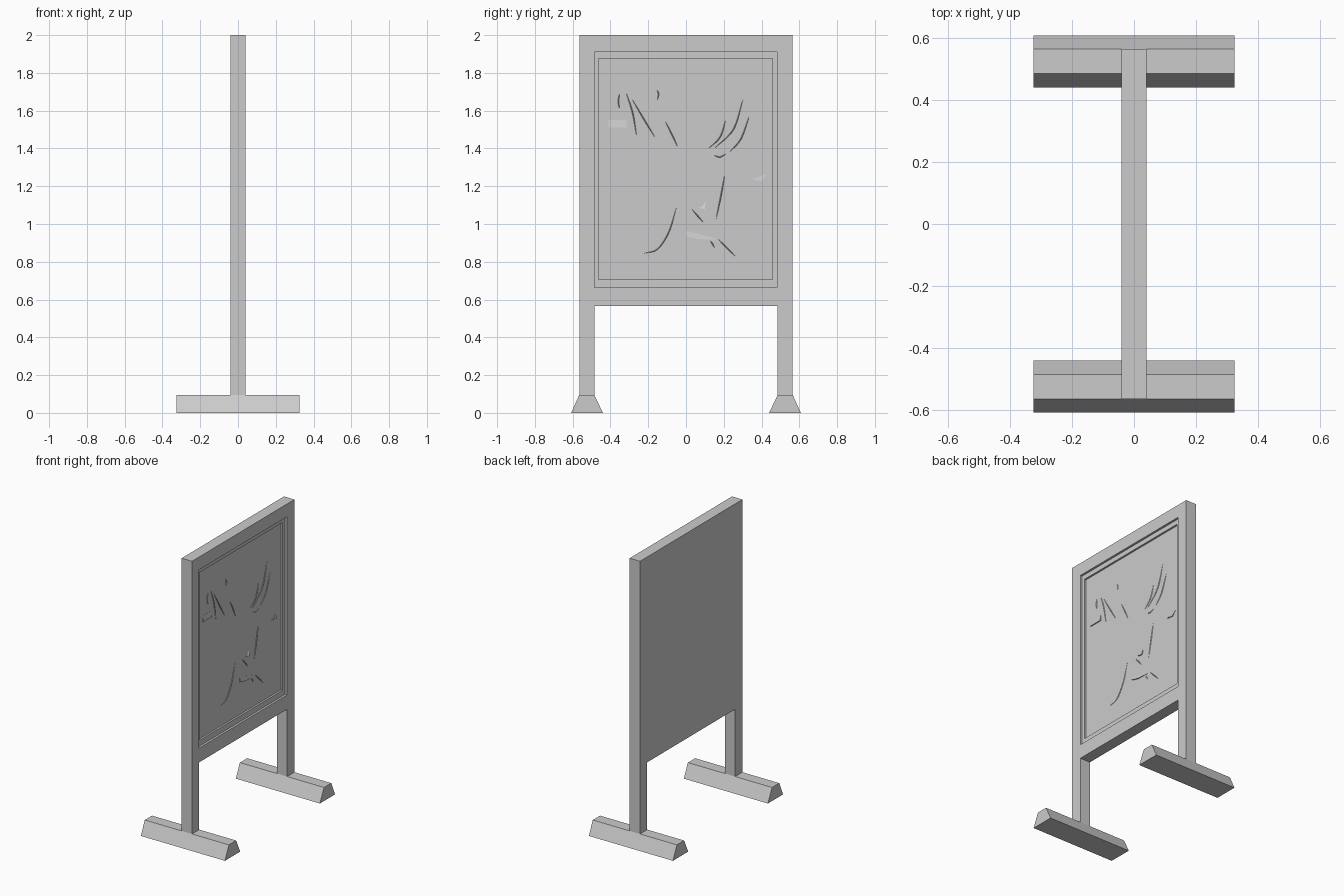
import bpy, bmesh
from mathutils import Vector

if "Cube" in bpy.data.objects:
    bpy.data.objects.remove(bpy.data.objects["Cube"])


def finish(name, bm):
    bmesh.ops.recalc_face_normals(bm, faces=bm.faces[:])
    mesh = bpy.data.meshes.new(name)
    bm.to_mesh(mesh)
    bm.free()
    obj = bpy.data.objects.new(name, mesh)
    bpy.context.collection.objects.link(obj)
    return obj


def loft(name, rings, cap_start=True, cap_end=True):
    bm = bmesh.new()
    loops = [[bm.verts.new(p) for p in ring] for ring in rings]
    for a, b in zip(loops, loops[1:]):
        n = len(a)
        for i in range(n):
            j = (i + 1) % n
            bm.faces.new((a[i], a[j], b[j], b[i]))
    if cap_start:
        bm.faces.new(loops[0])
    if cap_end:
        bm.faces.new(loops[-1])
    return finish(name, bm)


def rect(x, y0, y1, z0, z1):
    return [(x, y0, z0), (x, y1, z0), (x, y1, z1), (x, y0, z1)]


# Board with a two-step recess on the +x side
FLOOR = 0.012
loft("board", [
    rect(-0.04, -0.565, 0.565, 0.565, 2.0),
    rect(0.04, -0.565, 0.565, 0.565, 2.0),
    rect(0.04, -0.485, 0.482, 0.665, 1.91),
    rect(0.025, -0.485, 0.482, 0.665, 1.91),
    rect(0.025, -0.463, 0.457, 0.705, 1.877),
    rect(FLOOR, -0.463, 0.457, 0.705, 1.877),
])

# Legs and tapered feet
for side, s in (("left", -1), ("right", 1)):
    leg = [[(x, s * y, z) for x, y in
            ((-0.04, 0.485), (0.04, 0.485), (0.04, 0.565), (-0.04, 0.565))]
           for z in (0.095, 0.565)]
    loft(side + "_leg", leg, False, False)
    foot = [[(x, s * y, z) for y, z in
             ((0.44, 0), (0.608, 0), (0.565, 0.095), (0.485, 0.095))]
            for x in (-0.325, 0.325)]
    loft(side + "_foot", foot)


# Thin tapered ridges of the relief, drawn in (y, z) on the recess floor
def ridge(name, pts, width=0.006, height=0.004, steps=8):
    p = [Vector(q) for q in pts]
    p = [2 * p[0] - p[1]] + p + [2 * p[-1] - p[-2]]
    path = []
    for a, b, c, d in zip(p, p[1:], p[2:], p[3:]):
        for k in range(steps):
            t = k / steps
            path.append(0.5 * (2 * b + (c - a) * t + (2 * a - 5 * b + 4 * c - d) * t * t
                               + (3 * b - a - 3 * c + d) * t ** 3))
    path.append(p[-2])
    bm = bmesh.new()
    rows = []
    n = len(path) - 1
    for i, q in enumerate(path):
        tan = (path[min(i + 1, n)] - path[max(i - 1, 0)]).normalized()
        side = Vector((-tan.y, tan.x))
        f = 0.1 + 3.6 * (i / n) * (1 - i / n)
        l, r = q + side * width * f / 2, q - side * width * f / 2
        rows.append([bm.verts.new(v) for v in (
            (FLOOR, l.x, l.y), (FLOOR + height * f, q.x, q.y), (FLOOR, r.x, r.y))])
    for a, b in zip(rows, rows[1:]):
        for i in range(2):
            bm.faces.new((a[i], a[i + 1], b[i + 1], b[i]))
    return finish(name, bm)


strokes = [
    [(-0.352, 1.69), (-0.358, 1.65), (-0.352, 1.61)],
    [(-0.315, 1.69), (-0.283, 1.59), (-0.262, 1.47)],
    [(-0.285, 1.66), (-0.22, 1.55), (-0.165, 1.46)],
    [(-0.108, 1.54), (-0.075, 1.475), (-0.045, 1.41)],
    [(-0.155, 1.71), (-0.146, 1.69), (-0.150, 1.66)],
    [(0.21, 1.55), (0.18, 1.46), (0.12, 1.40)],
    [(0.302, 1.66), (0.25, 1.50), (0.15, 1.40)],
    [(0.335, 1.57), (0.29, 1.45), (0.23, 1.38)],
    [(0.15, 1.362), (0.18, 1.355), (0.21, 1.37)],
    [(0.205, 1.26), (0.185, 1.15), (0.16, 1.03)],
    [(-0.05, 1.09), (-0.09, 0.96), (-0.15, 0.868), (-0.22, 0.845)],
    [(0.03, 1.08), (0.06, 1.045), (0.09, 1.01)],
    [(0.13, 0.91), (0.14, 0.895), (0.15, 0.875)],
    [(0.17, 0.92), (0.215, 0.875), (0.26, 0.83)],
]
for i, pts in enumerate(strokes):
    ridge(f"relief_ridge_{i + 1}", pts)

# Low sloped wedges of the relief: flush along the top, raised at the bottom
patches = [
    [(-0.41, 1.512), (-0.315, 1.512), (-0.315, 1.55), (-0.41, 1.55)],
    [(0.0, 0.935), (0.06, 0.92), (0.18, 0.917), (0.0, 0.965)],
    [(0.06, 1.085), (0.10, 1.08), (0.103, 1.118), (0.085, 1.09)],
    [(0.35, 1.235), (0.40, 1.228), (0.425, 1.26), (0.41, 1.26)],
]
for i, pts in enumerate(patches):
    base = [(FLOOR, y, z) for y, z in pts]
    top = [(FLOOR + (0.007 if k < 2 else 0.0005), y, z) for k, (y, z) in enumerate(pts)]
    loft(f"relief_wedge_{i + 1}", [base, top], cap_start=False)
